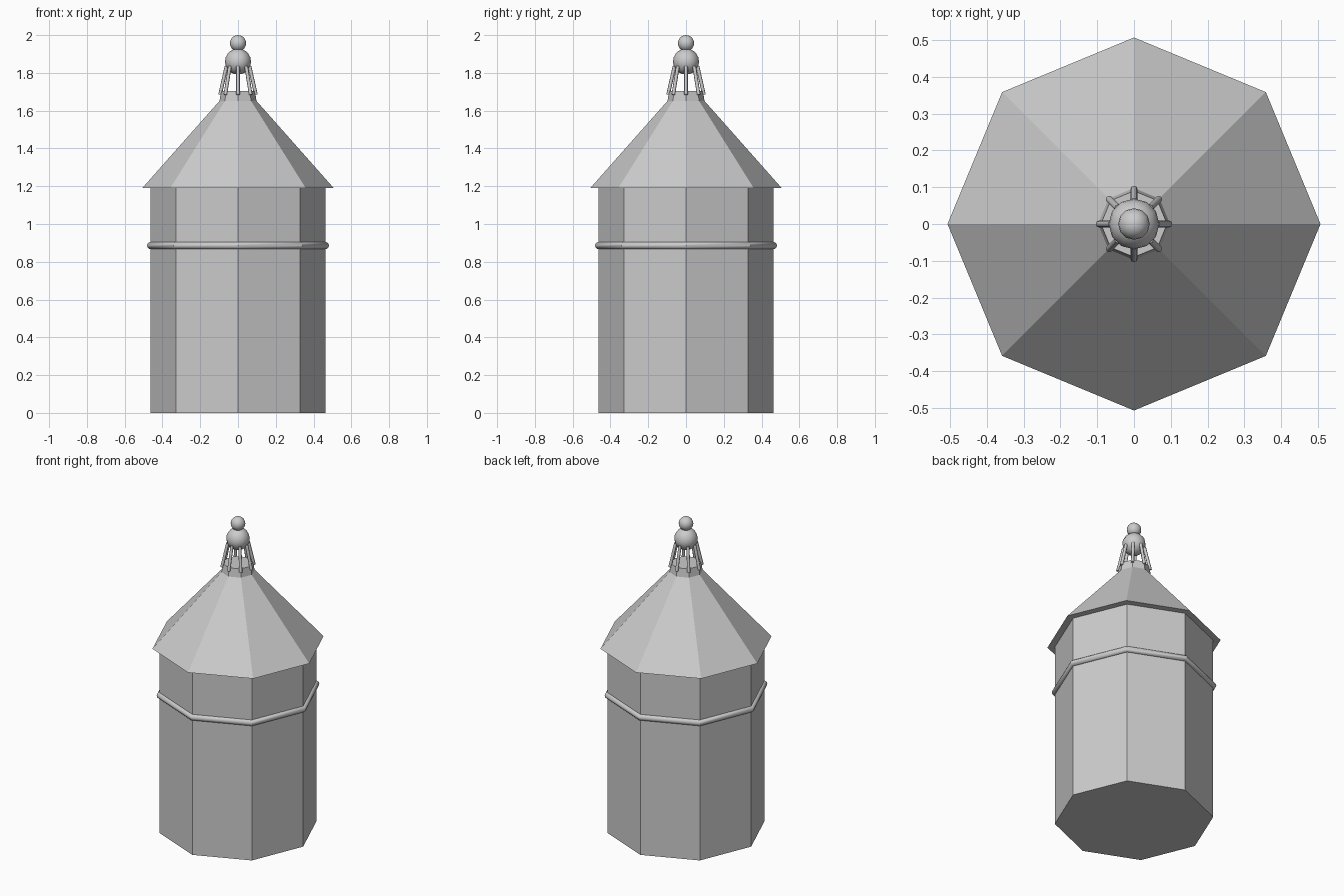
import bpy, math
from mathutils import Vector

if "Cube" in bpy.data.objects:
    bpy.data.objects.remove(bpy.data.objects["Cube"])


def frustum(name, r1, r2, z1, z2):
    # octagon with a corner on the x axis
    bpy.ops.mesh.primitive_cone_add(vertices=8, radius1=r1, radius2=r2, depth=z2 - z1,
                                    location=(0, 0, (z1 + z2) / 2))
    ob = bpy.context.object
    ob.name = name
    return ob


def ball(name, r, z):
    bpy.ops.mesh.primitive_uv_sphere_add(segments=12, ring_count=10, radius=r, location=(0, 0, z))
    ob = bpy.context.object
    ob.name = name
    bpy.ops.object.shade_smooth()


# Octagonal body, roof and collar
frustum("body", 0.464, 0.464, 0, 1.19)
frustum("roof", 0.507, 0.095, 1.19, 1.655)
frustum("collar", 0.098, 0.09, 1.65, 1.705)

# Rounded band around the body
bpy.ops.mesh.primitive_torus_add(major_segments=8, minor_segments=12, major_radius=0.463,
                                 minor_radius=0.019, location=(0, 0, 0.886))
bpy.context.object.name = "band"
bpy.ops.object.shade_smooth_by_angle(angle=math.radians(35))

# Eight leaning lantern struts
for i in range(8):
    a = i * math.pi / 4
    out = Vector((math.cos(a), math.sin(a), 0))
    low = out * 0.095 + Vector((0, 0, 1.685))
    high = out * 0.061 + Vector((0, 0, 1.835))
    bpy.ops.mesh.primitive_cylinder_add(vertices=8, radius=0.0095, depth=(high - low).length,
                                        location=(low + high) / 2)
    ob = bpy.context.object
    ob.name = f"lantern_strut_{i + 1}"
    ob.rotation_euler = (high - low).to_track_quat('Z', 'Y').to_euler()
    bpy.ops.object.shade_smooth_by_angle(angle=math.radians(50))

# Finial balls
ball("finial_ball_large", 0.069, 1.86)
ball("finial_ball_small", 0.043, 1.957)
